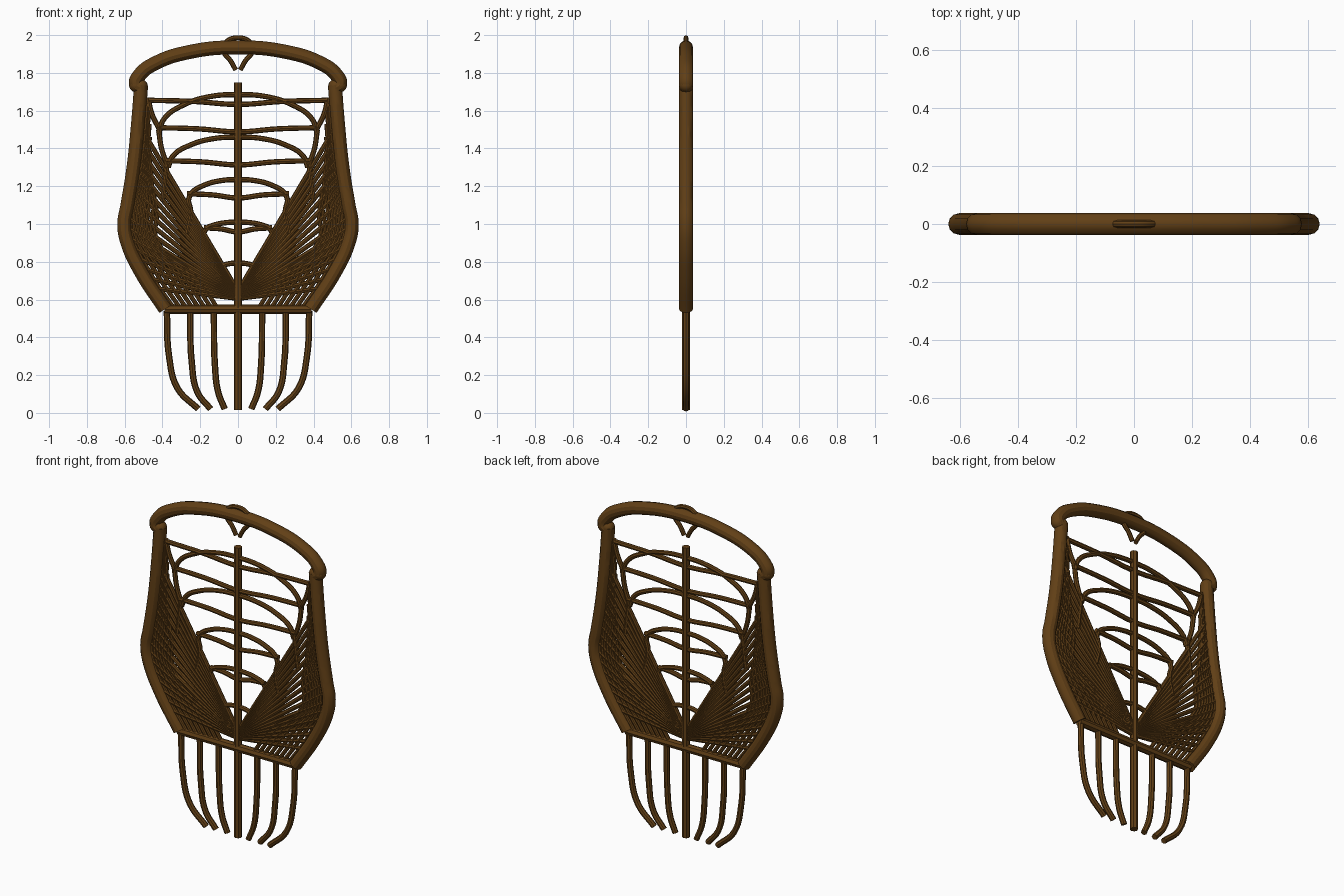
import bpy
from mathutils import Vector

if "Cube" in bpy.data.objects:
    bpy.data.objects.remove(bpy.data.objects["Cube"])

cane = bpy.data.materials.new("brown cane")
cane.diffuse_color = (0.12, 0.05, 0.008, 1)
cane.use_nodes = True
cane.node_tree.nodes["Principled BSDF"].inputs["Base Color"].default_value = cane.diffuse_color


def tubes(name, paths, radius, mirror=False, sides=2, res=6):
    """Round canes along smooth (x, z) paths in the plane y = 0, optionally mirrored in x."""
    cu = bpy.data.curves.new(name, 'CURVE')
    cu.dimensions = '3D'
    cu.bevel_depth = radius
    cu.bevel_resolution = sides
    cu.resolution_u = res
    cu.use_fill_caps = True
    for path in paths:
        for s in ((1, -1) if mirror else (1,)):
            sp = cu.splines.new('BEZIER')
            sp.bezier_points.add(len(path) - 1)
            for bp, (x, z) in zip(sp.bezier_points, path):
                bp.co = (s * x, 0, z)
                bp.handle_left_type = bp.handle_right_type = 'AUTO'
    tmp = bpy.data.objects.new(name + "_path", cu)
    bpy.context.collection.objects.link(tmp)
    bpy.context.view_layer.update()
    me = bpy.data.meshes.new_from_object(tmp.evaluated_get(bpy.context.evaluated_depsgraph_get()))
    bpy.data.objects.remove(tmp)
    me.materials.clear()
    me.materials.append(cane)
    ob = bpy.data.objects.new(name, me)
    bpy.context.collection.objects.link(ob)
    bpy.ops.object.select_all(action='DESELECT')
    ob.select_set(True)
    bpy.context.view_layer.objects.active = ob
    bpy.ops.object.shade_smooth_by_angle()
    return ob


def symmetric(half):
    """Complete a path given from its right end to the centre line."""
    return half + [(-x, z) for x, z in reversed(half[:-1])]


# Side posts, bottom bar and curved top rail
post = [(0.385, 0.55), (0.51, 0.74), (0.585, 0.90), (0.602, 1.0), (0.585, 1.1),
        (0.553, 1.3), (0.53, 1.52), (0.513, 1.735)]
tubes("side_posts", [post], 0.037, True, 4)
tubes("bottom_bar", [[(-0.39, 0.548), (0.39, 0.548)]], 0.025)
tubes("top_rail", [symmetric([(0.515, 1.72), (0.54, 1.74), (0.52, 1.79), (0.44, 1.85),
                              (0.25, 1.912), (0, 1.935)])], 0.037, sides=4)

# Rounded joints where rail meets posts
for s in (-1, 1):
    for x, z in ((0.515, 1.73), (0.54, 1.735)):
        bpy.ops.mesh.primitive_uv_sphere_add(segments=16, ring_count=10, radius=0.037,
                                             location=(s * x, 0, z))
        joint = bpy.context.object
        joint.name = "rail_joint"
        joint.data.materials.append(cane)
        bpy.ops.object.shade_smooth_by_angle()

# Small loop tied round the top rail
tubes("top_loop", [symmetric([(0.012, 1.815), (0.04, 1.865), (0.07, 1.90), (0.078, 1.935),
                              (0.055, 1.97), (0, 1.986)])], 0.013)

# Centre spine and curved legs
tubes("centre_spine", [[(0, 0.015), (0, 1.75)]], 0.022)
tubes("curved_legs", [
    [(0.377, 0.54), (0.365, 0.30), (0.32, 0.13), (0.21, 0.02)],
    [(0.253, 0.54), (0.245, 0.27), (0.215, 0.11), (0.145, 0.02)],
    [(0.128, 0.54), (0.122, 0.25), (0.105, 0.11), (0.07, 0.02)]], 0.017, True)

# Slightly sagging cross slats
tubes("cross_slats", [symmetric([(w, z), (0.5 * w, z - 0.006), (0, z - 0.022)])
                      for w, z in ((0.47, 1.655), (0.43, 1.51), (0.39, 1.335),
                                   (0.27, 1.16), (0.18, 0.98))], 0.014)

# Nested arches
tubes("arches", [symmetric([(w, z), (0.93 * w, z + 0.38 * h), (0.68 * w, z + 0.74 * h),
                            (0.35 * w, z + 0.95 * h), (0, z + h)])
                 for w, z, h in ((0.42, 1.48, 0.205), (0.37, 1.30, 0.16), (0.265, 1.12, 0.115),
                                 (0.18, 0.955, 0.055), (0.08, 0.775, 0.018))], 0.014)


def post_x(z):
    """Centre of the post at a given height."""
    for (x0, z0), (x1, z1) in zip(post, post[1:]):
        if z <= z1:
            return x0 + (x1 - x0) * (z - z0) / (z1 - z0)
    return post[-1][0]


# Fan of straight canes from the foot of the spine to the posts
fan = []
for i in range(17):
    z = 0.66 + 0.86 * i / 16
    fan.append([(0.0, 0.605 + 0.0025 * i), (post_x(z) - 0.01, z)])
tubes("fan_canes", fan, 0.0125, True)

# Canes following the posts down to the bottom bar
hang = []
for i in range(8):
    top = 1.67 - 0.07 * i
    d = 0.045 + 0.033 * i
    hang.append([(post_x(top) - 0.045 - 0.008 * i, top),
                 (post_x(1.25) - 0.045 - 0.012 * i, min(1.25, top - 0.1)),
                 (post_x(0.98) - 0.03 - 0.02 * i, 0.98 - 0.01 * i),
                 (post_x(0.74) - d, 0.74), (0.385 - d, 0.555)])
tubes("hanging_canes", hang, 0.0115, True)

# Inner edge canes tying the slats and arches to the fan
tubes("edge_canes", [
    [(0.475, 1.66), (0.455, 1.58), (0.415, 1.50)],
    [(0.42, 1.50), (0.405, 1.40), (0.37, 1.30)],
    [(0.375, 1.32), (0.385, 1.24), (0.40, 1.12)],
    [(0.265, 1.13), (0.25, 1.06), (0.27, 0.95)]], 0.014, True)
